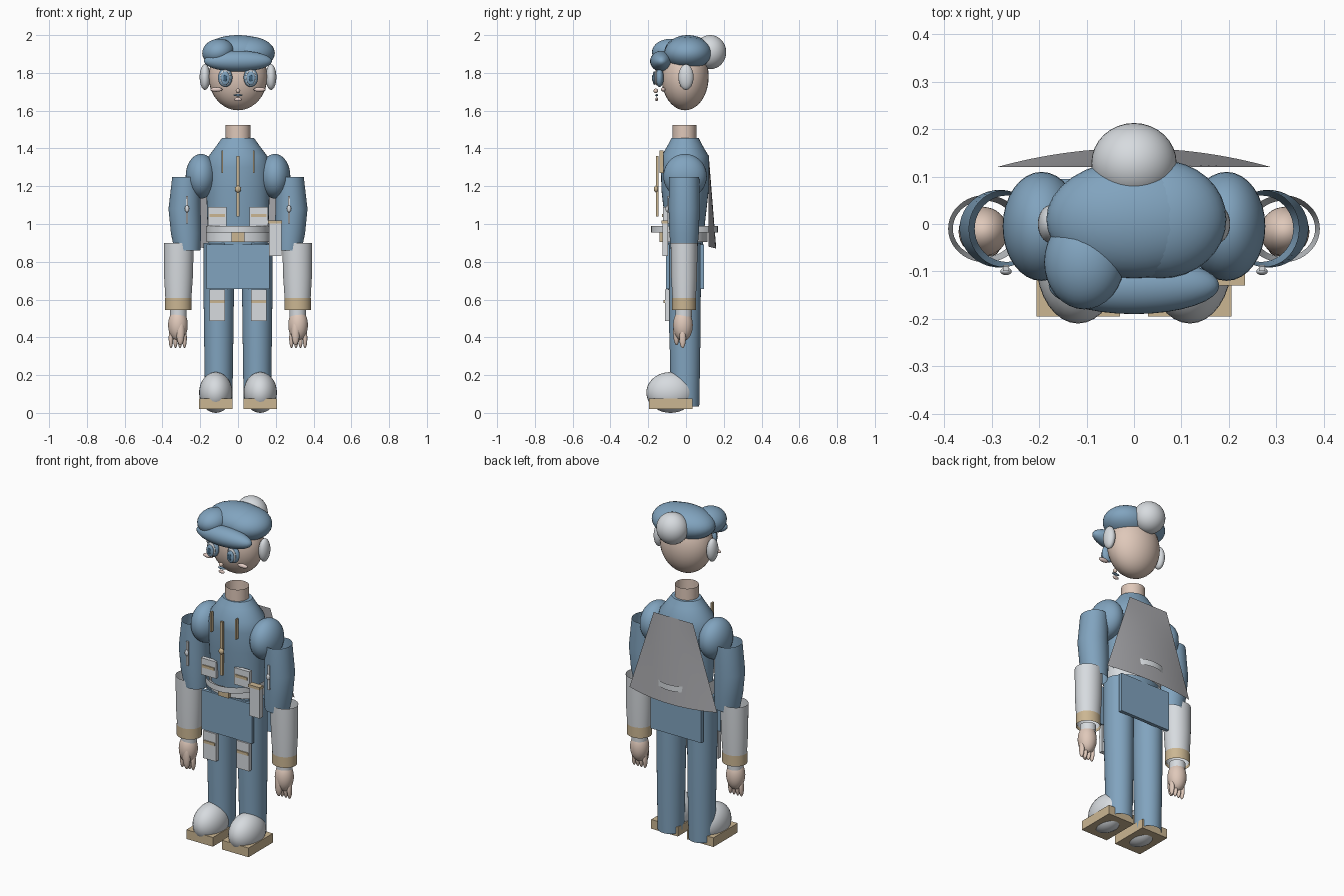
import bpy, bmesh, math
from mathutils import Vector

if "Cube" in bpy.data.objects:
    bpy.data.objects.remove(bpy.data.objects["Cube"], do_unlink=True)


def material(name, rgb):
    m = bpy.data.materials.new(name)
    m.use_nodes = True
    m.diffuse_color = (*rgb, 1)
    m.node_tree.nodes["Principled BSDF"].inputs["Base Color"].default_value = (*rgb, 1)
    return m


BLUE = material("denim blue", (.22, .37, .52))
PALE = material("pale grey", (.68, .71, .74))
SKIN = material("skin", (.74, .58, .49))
TAN = material("tan", (.60, .47, .29))
GREY = material("cape grey", (.40, .40, .42))
DARK = material("dark blue", (.05, .12, .2))
BLUSH = material("blush", (.76, .60, .55))


def finish(name, bm, mat, smooth=True):
    mesh = bpy.data.meshes.new(name)
    bm.to_mesh(mesh)
    bm.free()
    ob = bpy.data.objects.new(name, mesh)
    bpy.context.collection.objects.link(ob)
    mesh.materials.append(mat)
    if smooth:
        bpy.ops.object.select_all(action='DESELECT')
        ob.select_set(True)
        bpy.context.view_layer.objects.active = ob
        bpy.ops.object.shade_smooth_by_angle(angle=math.radians(40))
    return ob


def ball(name, at, radii, mat, tilt=0):
    bm = bmesh.new()
    bmesh.ops.create_uvsphere(bm, u_segments=32, v_segments=20, radius=1)
    bmesh.ops.scale(bm, vec=radii, verts=bm.verts)
    ob = finish(name, bm, mat)
    ob.location = at
    ob.rotation_euler.y = tilt
    return ob


def box(name, at, size, mat):
    bm = bmesh.new()
    bmesh.ops.create_cube(bm, size=1)
    bmesh.ops.scale(bm, vec=size, verts=bm.verts)
    bmesh.ops.translate(bm, vec=at, verts=bm.verts)
    return finish(name, bm, mat, False)


def tube(name, rings, mat, n=40):
    """Open shell through elliptical rings (x, y, z, radius_x, radius_y)."""
    bm = bmesh.new()
    loops = []
    for x, y, z, rx, ry in rings:
        loops.append([bm.verts.new((x + rx * math.cos(i * math.tau / n),
                                    y + ry * math.sin(i * math.tau / n), z)) for i in range(n)])
    for a, b in zip(loops, loops[1:]):
        for i in range(n):
            j = (i + 1) % n
            bm.faces.new((a[i], a[j], b[j], b[i]))
    return finish(name, bm, mat)


# Head and cap
ball("head", (0, -.005, 1.78), (.155, .125, .178), SKIN)
ball("cap_crown", (0, .01, 1.91), (.185, .125, .09), BLUE)
ball("cap_right_lobe", (.055, .01, 1.905), (.14, .125, .088), BLUE)
ball("cap_front_lobe", (-.105, -.08, 1.91), (.085, .1, .07), BLUE, -.2)
ball("cap_brim", (0, -.13, 1.862), (.18, .06, .055), BLUE)
ball("cap_pompom", (0, .128, 1.91), (.09, .085, .09), PALE)

# Face floats slightly ahead of the head
ball("nose", (0, -.16, 1.705), (.012, .012, .012), SKIN)
ball("upper_lip", (0, -.155, 1.682), (.025, .008, .006), BLUE)
ball("mouth", (0, -.155, 1.66), (.02, .008, .01), BLUSH)
for side, s in (("left", 1), ("right", -1)):
    ball(side + "_eye", (s * .068, -.14, 1.775), (.038, .022, .05), BLUE)
    ball(side + "_eye_white", (s * .068, -.158, 1.775), (.028, .008, .042), PALE)
    ball(side + "_iris", (s * .068, -.168, 1.772), (.024, .009, .036), BLUE)
    ball(side + "_pupil", (s * .068, -.176, 1.772), (.01, .004, .018), DARK)
    ball(side + "_cheek", (s * .115, -.12, 1.712), (.032, .012, .012), BLUSH)
    ball(side + "_ear", (s * .175, 0, 1.778), (.028, .04, .068), PALE)

# Torso
tube("neck", [(0, -.008, 1.44, .066, .063), (0, -.008, 1.525, .066, .063)], SKIN)
tube("torso", [(0, -.005, z, rx, ry) for z, rx, ry in
               ((.89, .155, .095), (1.0, .162, .105), (1.18, .168, .125), (1.3, .17, .128),
                (1.36, .155, .125), (1.42, .11, .09), (1.455, .085, .072), (1.456, .06, .06))], BLUE)
box("zipper", (0, -.152, 1.2), (.016, .014, .32), TAN)
ball("zipper_pull", (0, -.158, 1.185), (.016, .012, .018), TAN)
tube("belt_ring", [(0, -.008, z, .17, .177) for z in (.955, .99)], PALE)
tube("waist_band", [(0, -.006, z, .168, .12) for z in (.905, .957)], PALE)
box("buckle", (0, -.13, .93), (.07, .02, .052), TAN)
for name, y in (("front_skirt_panel", -.097), ("back_skirt_panel", .085)):
    box(name, (0, y, .773), (.335, .02, .236), BLUE)
box("hip_pouch", (.198, -.11, .92), (.066, .03, .18), PALE)
box("hip_pouch_flap", (.196, -.112, 1.01), (.076, .036, .016), TAN)

# Cape: a tapered sheet bowed outward at the hem
bm = bmesh.new()
rows = []
for r in range(9):
    t = r / 8
    row = []
    for c in range(17):
        u = c / 8 - 1
        bow = 1 - u * u
        row.append(bm.verts.new((u * (.13 + .16 * t), .12 + .04 * t * bow, 1.37 - .49 * t - .01 * t * bow)))
    rows.append(row)
for a, b in zip(rows, rows[1:]):
    for i in range(16):
        bm.faces.new((a[i], b[i], b[i + 1], a[i + 1]))
for f in bm.faces:
    if f.normal.y < 0:
        f.normal_flip()
bmesh.ops.recalc_face_normals(bm, faces=bm.faces)
bm.normal_update()
if sum(f.normal.y for f in bm.faces) < 0:
    bmesh.ops.reverse_faces(bm, faces=bm.faces)
finish("cape", bm, GREY)

for side, s in (("left", 1), ("right", -1)):
    # Chest and thigh details
    box(side + "_chest_piping", (s * .083, -.13, 1.33), (.008, .02, .12), TAN)
    box(side + "_chest_pocket", (s * .11, -.11, 1.04), (.1, .024, .1), PALE)
    box(side + "_chest_pocket_trim", (s * .11, -.124, 1.045), (.08, .008, .016), TAN)
    box(side + "_thigh_pocket", (s * .11, -.1, .57), (.084, .024, .165), PALE)
    box(side + "_thigh_pocket_trim", (s * .11, -.114, .59), (.075, .008, .016), TAN)

    # Arm shells
    ball(side + "_shoulder", (s * .195, -.005, 1.253), (.082, .115, .118), BLUE)
    tube(side + "_upper_arm", [(s * x, -.01, z, rx, ry) for x, z, rx, ry in
         ((.268, .86, .068, .07), (.275, .95, .08, .078), (.283, 1.08, .085, .082), (.275, 1.25, .073, .08))], BLUE)
    tube(side + "_forearm", [(s * x, -.01, z, r, r * .9) for x, z, r in
         ((.316, .56, .066), (.315, .72, .076), (.313, .9, .079))], PALE)
    tube(side + "_cuff", [(s * .316, -.01, z, .07, .064) for z in (.545, .608)], TAN)
    box(side + "_arm_stripe", (s * .27, -.093, 1.075), (.013, .012, .145), PALE)
    ball(side + "_arm_stud", (s * .27, -.1, 1.08), (.012, .008, .018), PALE)

    # Hand
    tube(side + "_wrist", [(s * .316, -.012, z, .044, .044) for z in (.51, .55)], PALE)
    ball(side + "_palm", (s * .318, -.016, .465), (.052, .052, .085), SKIN)
    for i in range(4):
        ball(side + "_finger_%d" % (i + 1), (s * (.283 + i * .024), -.018, .395), (.012, .017, .052), SKIN)
    ball(side + "_thumb", (s * .305, -.05, .43), (.022, .018, .072), SKIN)

    # Leg and shoe
    tube(side + "_leg", [(s * .102, y, z, rx, ry) for y, z, rx, ry in
         ((-.005, .035, .072, .075), (-.005, .3, .076, .08), (-.008, .6, .08, .086), (-.008, .9, .08, .088))], BLUE)
    ball(side + "_shoe", (s * .118, -.082, .108), (.088, .128, .108), PALE)
    box(side + "_sole", (s * .118, -.08, .048), (.176, .23, .055), TAN)
    for dx in (-.038, .038):
        ball(side + "_shoe_stud", (s * .118 + dx, -.15, .175), (.006, .006, .006), PALE)
